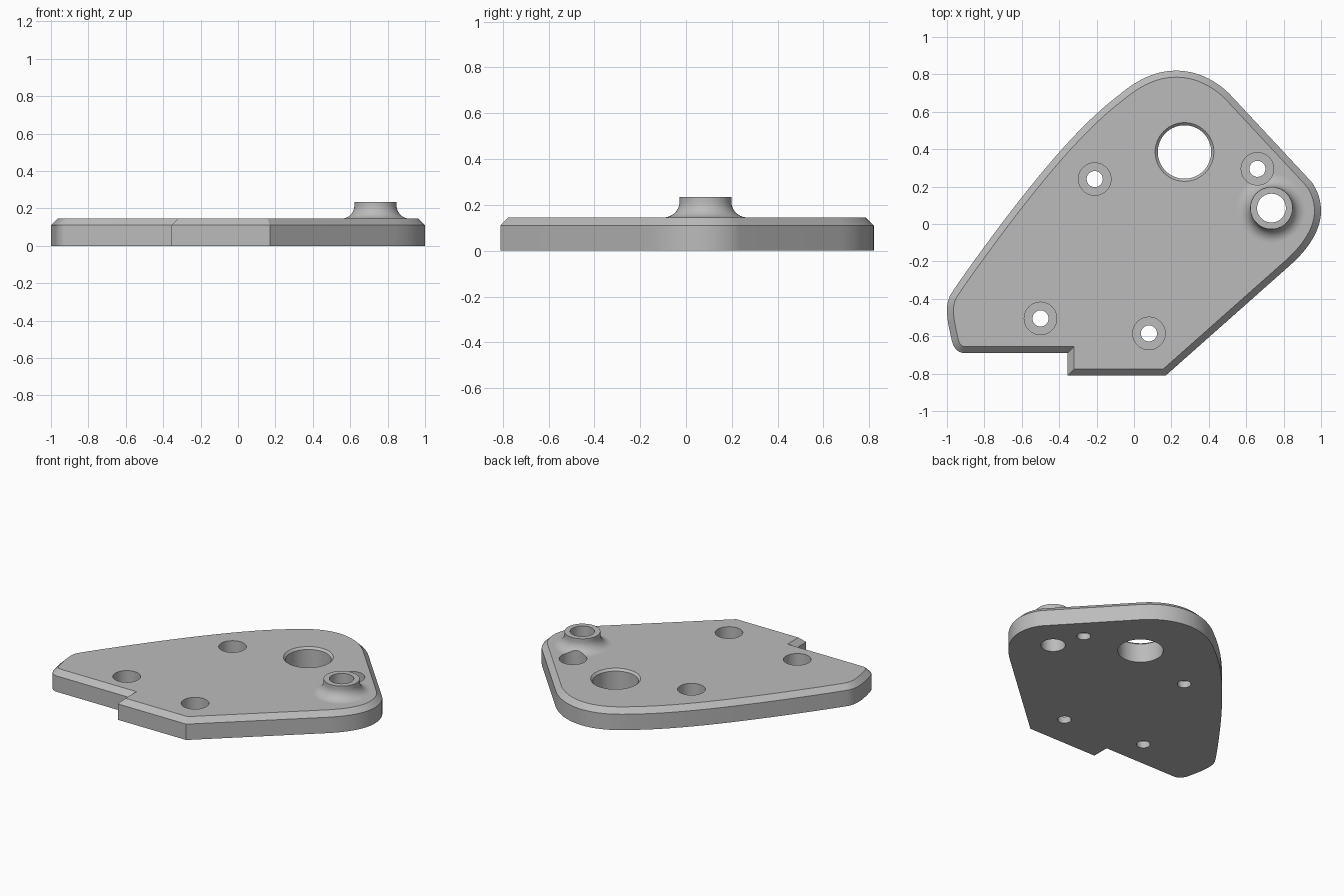
import bpy, bmesh, math
from mathutils import Vector
from mathutils.geometry import interpolate_bezier

cube = bpy.data.objects.get("Cube")
if cube:
    bpy.data.objects.remove(cube, do_unlink=True)

THICK, CHAMFER = 0.145, 0.035

grey = bpy.data.materials.new("plain_grey")
grey.use_nodes = True
grey.diffuse_color = (0.5, 0.5, 0.5, 1)
grey.node_tree.nodes["Principled BSDF"].inputs["Base Color"].default_value = (0.5, 0.5, 0.5, 1)


def make_object(name, bm):
    bmesh.ops.recalc_face_normals(bm, faces=bm.faces)
    mesh = bpy.data.meshes.new(name)
    bm.to_mesh(mesh)
    bm.free()
    mesh.materials.append(grey)
    obj = bpy.data.objects.new(name, mesh)
    bpy.context.collection.objects.link(obj)
    return obj


def stack(name, loops):
    """Closed solid skinned through equal-length loops of points."""
    bm = bmesh.new()
    rings = [[bm.verts.new(p) for p in loop] for loop in loops]
    n = len(rings[0])
    for low, high in zip(rings, rings[1:]):
        for i in range(n):
            j = (i + 1) % n
            bm.faces.new((low[i], low[j], high[j], high[i]))
    bm.faces.new(rings[0][::-1])
    bm.faces.new(rings[-1])
    return make_object(name, bm)


def lathe(name, x, y, profile, sides=64):
    """Solid of revolution from (radius, height) pairs."""
    turn = [2 * math.pi * i / sides for i in range(sides)]
    return stack(name, [[(x + r * math.cos(a), y + r * math.sin(a), z) for a in turn]
                        for r, z in profile])


def combine(target, tool, operation):
    tool.hide_render = True
    mod = target.modifiers.new(operation.lower(), 'BOOLEAN')
    mod.operation, mod.solver, mod.object = operation, 'EXACT', tool
    bpy.context.view_layer.objects.active = target
    bpy.ops.object.modifier_apply(modifier=mod.name)
    bpy.data.objects.remove(tool, do_unlink=True)


# Plate outline, anticlockwise: two points make a line, six numbers a Bezier
start = (0.17, -0.81)
path = [
    (0.833, -0.222),
    (0.923, -0.142, 1.0, -0.04, 1.0, 0.07),
    (1.0, 0.135, 0.975, 0.197, 0.94, 0.235),
    (0.53, 0.675),
    (0.45, 0.765, 0.34, 0.82, 0.225, 0.82),
    (0.10, 0.82, 0.0, 0.757, -0.08, 0.69),
    (-0.28, 0.54, -0.49, 0.29, -0.71, 0.0),
    (-0.80, -0.12, -0.95, -0.325, -0.985, -0.385),
    (-0.995, -0.41, -1.0, -0.43, -1.0, -0.46),
    (-1.0, -0.52, -0.985, -0.57, -0.975, -0.62),
    (-0.965, -0.665, -0.94, -0.69, -0.905, -0.69),
    (-0.355, -0.69),
    (-0.355, -0.81),
]
outline = [Vector(start)]
for seg in path:
    if len(seg) == 2:
        outline.append(Vector(seg))
    else:
        c1, c2, end = Vector(seg[:2]), Vector(seg[2:4]), Vector(seg[4:])
        points = interpolate_bezier(outline[-1], c1, c2, end, 14)
        outline += [p.to_2d() if len(p) == 3 else p for p in points[1:]]


def inset(points, width):
    """Mitred inward offset of an anticlockwise outline."""
    result = []
    for i, p in enumerate(points):
        a = (p - points[i - 1]).normalized()
        b = (points[(i + 1) % len(points)] - p).normalized()
        na, nb = Vector((-a.y, a.x)), Vector((-b.y, b.x))
        result.append(p + (na + nb) * width / (1 + na.dot(nb)))
    return result


def at_height(points, z):
    return [(p.x, p.y, z) for p in points]


# Plate with chamfered upper rim
plate = stack("mounting_plate", [
    at_height(outline, 0),
    at_height(outline, THICK - CHAMFER),
    at_height(inset(outline, CHAMFER), THICK),
])

# Raised boss flaring into the plate
BOSS = (0.735, 0.085)
R, FILLET = 0.113, 0.07
flare = [(R + FILLET * (1 - math.sin(t)), THICK + FILLET * (1 - math.cos(t)))
         for t in (math.radians(90 * i / 12) for i in range(13))]
profile = [(R + FILLET, 0.06)] + flare + [(R, 0.235)]
combine(plate, lathe("boss", *BOSS, profile), 'UNION')

# Boss bore
combine(plate, lathe("boss_bore", *BOSS, [(0.077, -0.1), (0.077, 0.4)]), 'DIFFERENCE')

# Large hole with a small chamfer
combine(plate, lathe("large_hole", 0.27, 0.385, [
    (0.143, -0.1), (0.143, THICK - 0.014), (0.157, THICK), (0.157, 0.3)]), 'DIFFERENCE')

# Counterbored screw holes
for x, y in [(-0.21, 0.24), (0.66, 0.295), (-0.5, -0.505), (0.08, -0.585)]:
    combine(plate, lathe("screw_hole", x, y, [
        (0.043, -0.1), (0.043, 0.045), (0.087, 0.045), (0.087, 0.4)], 48), 'DIFFERENCE')

# Smooth curved walls, flat horizontal faces
bpy.ops.object.select_all(action='DESELECT')
plate.select_set(True)
bpy.context.view_layer.objects.active = plate
bpy.ops.object.shade_smooth_by_angle(angle=math.radians(25))
for face in plate.data.polygons:
    if abs(face.normal.z) > 0.9999:
        face.use_smooth = False
